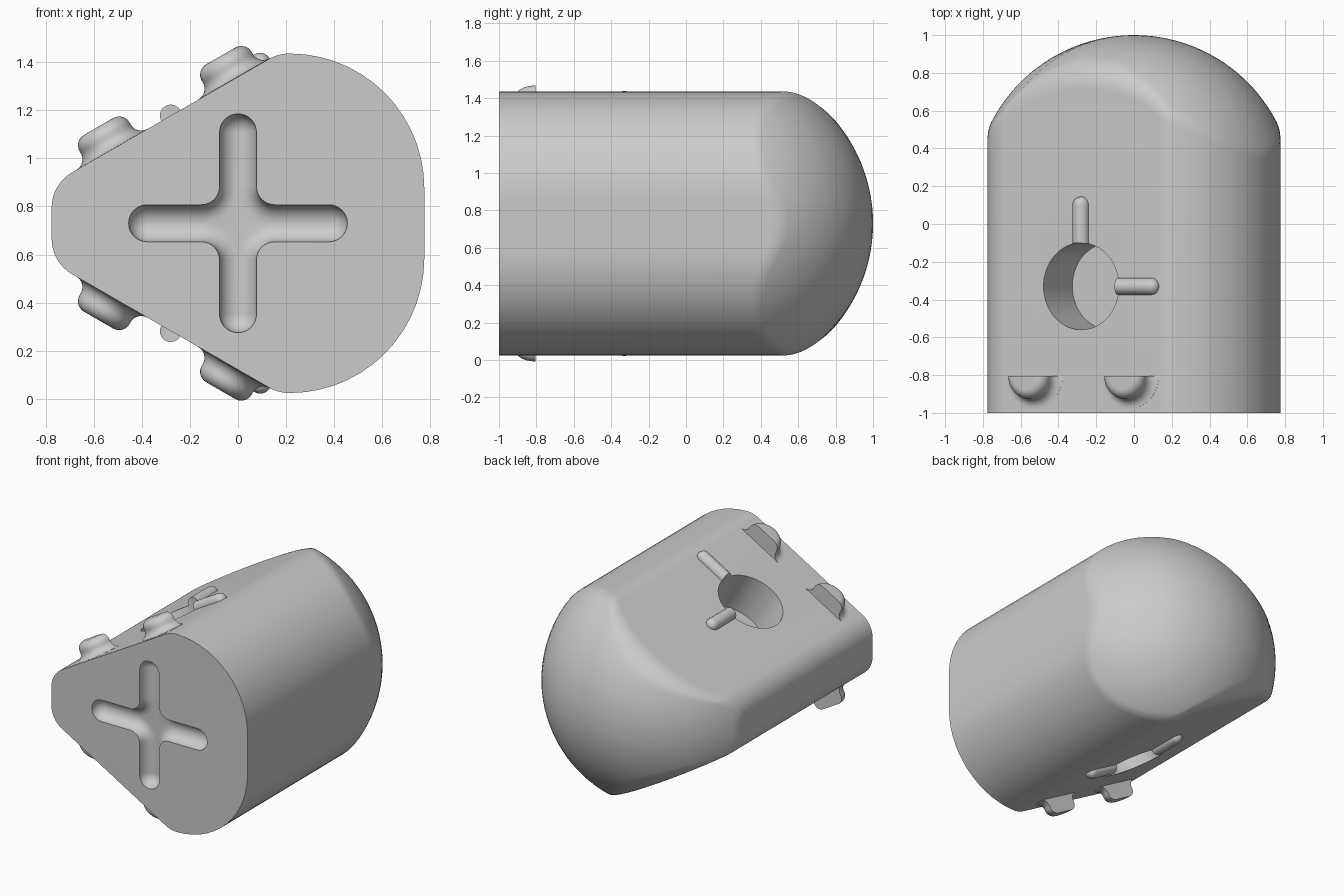
import bpy, bmesh, math
from mathutils import Vector

if "Cube" in bpy.data.objects:
    bpy.data.objects.remove(bpy.data.objects["Cube"])

ZC = 0.73
grey = bpy.data.materials.new("light grey")
grey.diffuse_color = (0.6, 0.6, 0.6, 1)
grey.use_nodes = True
grey.node_tree.nodes["Principled BSDF"].inputs["Base Color"].default_value = grey.diffuse_color


def loft(name, rings, pole=None):
    """Skin equal-length closed rings; cap the ends (or close to a pole)."""
    bm = bmesh.new()
    vs = [[bm.verts.new(p) for p in ring] for ring in rings]
    n = len(vs[0])
    for a, b in zip(vs, vs[1:]):
        for i in range(n):
            j = (i + 1) % n
            bm.faces.new((a[i], a[j], b[j], b[i]))
    bm.faces.new(vs[0])
    if pole is None:
        bm.faces.new(vs[-1])
    else:
        p = bm.verts.new(pole)
        for i in range(n):
            bm.faces.new((vs[-1][i], vs[-1][(i + 1) % n], p))
    bmesh.ops.recalc_face_normals(bm, faces=bm.faces)
    me = bpy.data.meshes.new(name)
    bm.to_mesh(me)
    bm.free()
    me.materials.append(grey)
    ob = bpy.data.objects.new(name, me)
    bpy.context.collection.objects.link(ob)
    return ob


def activate(ob):
    bpy.ops.object.select_all(action='DESELECT')
    ob.select_set(True)
    bpy.context.view_layer.objects.active = ob


def cut(ob, cutter):
    m = ob.modifiers.new("cut", 'BOOLEAN')
    m.operation = 'DIFFERENCE'
    m.solver = 'EXACT'
    m.object = cutter
    activate(ob)
    bpy.ops.object.modifier_apply(modifier=m.name)


def rounded_profile(corners, arc=14, flat=14):
    """Rounded polygon with subdivided straight sides."""
    out = []
    n = len(corners)
    for i in range(n):
        p = Vector(corners[i][:2])
        r = corners[i][2]
        a = (Vector(corners[i - 1][:2]) - p).normalized()
        b = (Vector(corners[(i + 1) % n][:2]) - p).normalized()
        half = a.angle(b) / 2
        t = r / math.tan(half)
        c = p + (a + b).normalized() * (r / math.sin(half))
        s, e = p + a * t - c, p + b * t - c
        sweep = s.angle(e)
        pts = [c + (s * math.sin((1 - k / arc) * sweep) + e * math.sin(k / arc * sweep)) / math.sin(sweep)
               for k in range(arc + 1)]
        if out:
            q = out[-1]
            out += [q.lerp(pts[0], k / flat) for k in range(1, flat)]
        out += pts
    q = out[-1]
    out += [q.lerp(out[0], k / flat) for k in range(1, flat)]
    return out


# Body: rounded profile along y, blended into a spherical back end
upper = [(-0.775, 0.163, 0.17), (0.168, 0.706, 0.17), (0.775, 0.706, 0.56)]
profile = rounded_profile(upper + [(x, -z, r) for x, z, r in reversed(upper)])
R, CY, F = 0.85, 0.15, 0.2


def meridian(p):
    yc = CY + math.sqrt((R - F) ** 2 - (p - F) ** 2)
    end = math.atan2(yc - CY, p - F)
    pts = [(p, -1.0)]
    pts += [(p - F + F * math.cos(end * k / 10), yc + F * math.sin(end * k / 10)) for k in range(11)]
    for k in range(1, 20):
        t = end + (math.pi / 2 - end) * k / 20
        pts.append((R * math.cos(t), CY + R * math.sin(t)))
    return pts


columns = []
for q in profile:
    d = q.normalized()
    columns.append([(d.x * r, y, ZC + d.y * r) for r, y in meridian(q.length)])
body = loft("body", list(zip(*columns)), (0, CY + R, ZC))
parts = [body]

# Cross groove in the front face
GR, GF, GL = 0.077, 0.075, 0.455


def cross_ring(w, y):
    pts = []
    arm = [(GL - GR + w * math.cos(t), w * math.sin(t))
           for t in [math.pi * (k / 16 - 0.5) for k in range(17)]]
    c, f = GR + GF, GF + GR - w
    arm += [(c + f * math.cos(t), c + f * math.sin(t))
            for t in [-math.pi / 2 * (1 + k / 8) for k in range(9)]]
    for quarter in range(4):
        co, si = [(1, 0), (0, 1), (-1, 0), (0, -1)][quarter]
        pts += [(a * co - b * si, y, ZC + a * si + b * co) for a, b in arm]
    return pts


levels = [(GR, -1.05), (GR, -0.999)]
for k in range(1, 10):
    t = math.pi / 2 * k / 9.15
    levels.append((GR * math.cos(t), -1 + GR * math.sin(t)))
groove = loft("groove_cutter", [cross_ring(w, y) for w, y in levels])
cut(body, groove)
cutters = [groove]


def place(s, x, y):
    """Local frame on the upper (s=1) or lower (s=-1) sloping face."""
    h = 0.163 + math.tan(math.pi / 6) * (x + 0.775)
    o = Vector((x, y, ZC + s * h))
    u = Vector((math.cos(math.pi / 6), 0, s * 0.5))
    n = Vector((-0.5, 0, s * math.cos(math.pi / 6)))
    return lambda a, b, c: o + u * a + Vector((0, b, 0)) + n * c


def circle(r, n=64):
    return [(r * math.cos(2 * math.pi * k / n), r * math.sin(2 * math.pi * k / n)) for k in range(n)]


for s, side in ((1, "upper"), (-1, "lower")):
    # Round blind hole
    f = place(s, -0.28, -0.33)
    hole = loft(side + "_hole_cutter", [[f(a, b, c) for a, b in circle(0.23)] for c in (0.1, -0.305)])
    cut(body, hole)
    cutters.append(hole)

    # Raised half-round bars running from the hole
    br = 0.045
    stations = [(0.15, br)] + [(0.43 + br * math.sin(t), br * math.cos(t))
                               for t in [math.pi / 2 * k / 8.2 for k in range(9)]]
    for along in (True, False):
        rings = [[f(l, p, q) if along else f(p, l, q) for p, q in circle(r, 24)] for l, r in stations]
        bar = loft(side + ("_cross_bar" if along else "_long_bar"), rings)
        cut(bar, hole)
        parts.append(bar)

    # Half-round buttons with flared base and rounded top
    quarter = [math.pi / 2 * k / 8 for k in range(9)]
    lathe = [(0.17, -0.02)]
    lathe += [(0.17 - 0.05 * math.sin(t), 0.05 - 0.05 * math.cos(t)) for t in quarter]
    lathe += [(0.07 + 0.05 * math.cos(t), 0.06 + 0.05 * math.sin(t)) for t in quarter]
    for i, x in enumerate((-0.525, -0.017)):
        g = place(s, x, -0.805)
        rings = [[g(r * math.cos(t), -r * math.sin(t), h) for t in [math.pi * k / 32 for k in range(33)]]
                 for r, h in lathe]
        parts.append(loft(f"{side}_button_{i + 1}", rings))

# Remove cutters, smooth the parts
for c in cutters:
    bpy.data.objects.remove(c)
for ob in parts:
    activate(ob)
    bpy.ops.object.shade_smooth_by_angle(angle=math.radians(30))
